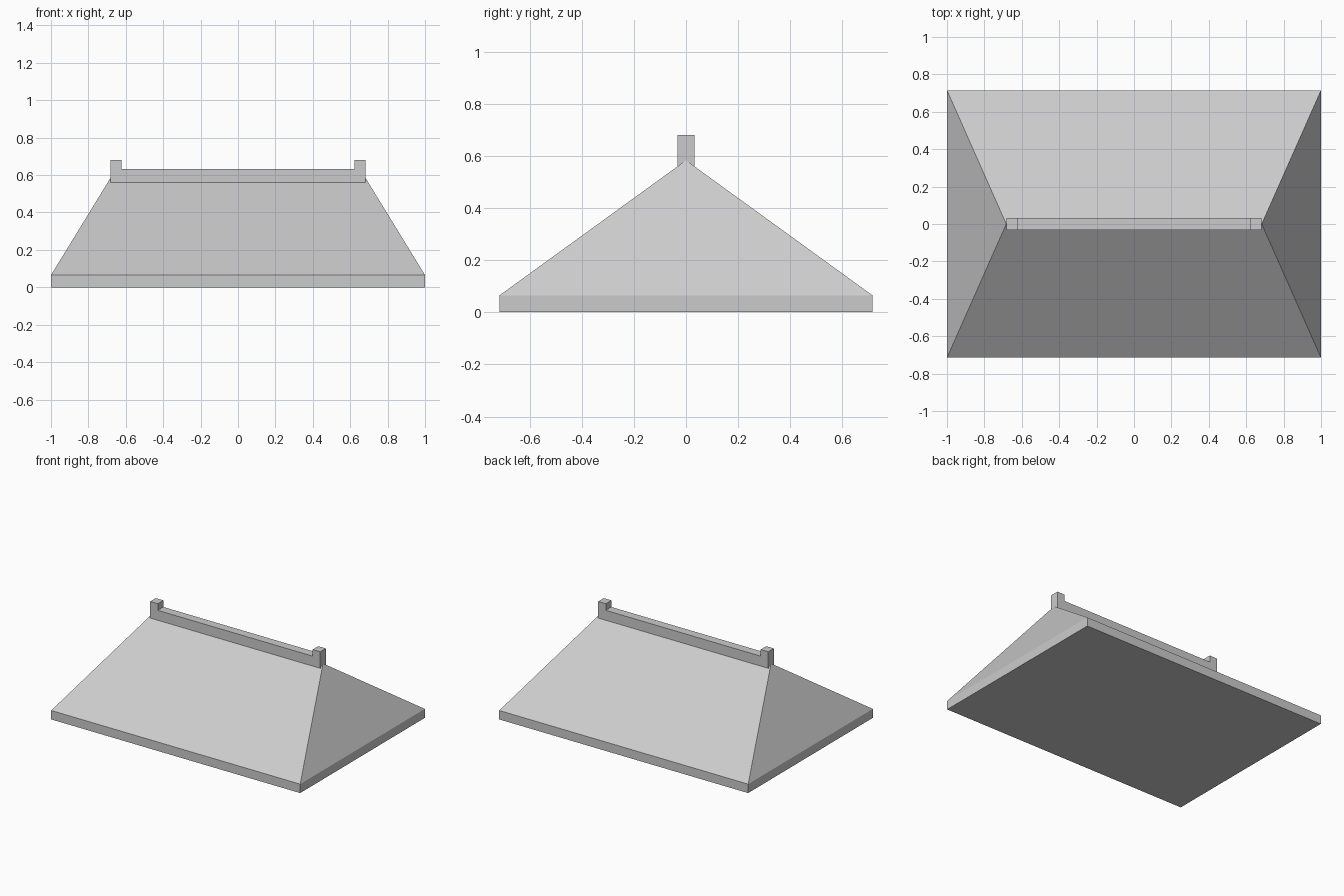
import bpy, bmesh
from mathutils import Vector

cube = bpy.data.objects.get("Cube")
if cube:
    bpy.data.objects.remove(cube, do_unlink=True)

# Single flat colour
grey = bpy.data.materials.new("light_grey")
grey.use_nodes = True
COLOUR = (0.6, 0.6, 0.6, 1)
grey.diffuse_color = COLOUR
grey.node_tree.nodes["Principled BSDF"].inputs["Base Color"].default_value = COLOUR

HALF_X, HALF_Y = 1.0, 0.715
EAVE_Z, RIDGE_Z, RIDGE_X = 0.065, 0.583, 0.683


def finish(name, bm):
    bmesh.ops.recalc_face_normals(bm, faces=bm.faces)
    mesh = bpy.data.meshes.new(name)
    bm.to_mesh(mesh)
    bm.free()
    mesh.materials.append(grey)
    obj = bpy.data.objects.new(name, mesh)
    bpy.context.collection.objects.link(obj)
    return obj


# Hipped roof: fascia slab with four slopes meeting at the ridge line
bm = bmesh.new()
corners = [(-1, -1), (1, -1), (1, 1), (-1, 1)]
low = [bm.verts.new((x * HALF_X, y * HALF_Y, 0)) for x, y in corners]
eave = [bm.verts.new((x * HALF_X, y * HALF_Y, EAVE_Z)) for x, y in corners]
left, right = [bm.verts.new((s * RIDGE_X, 0, RIDGE_Z)) for s in (1, -1)]
for i in range(4):
    j = (i + 1) % 4
    bm.faces.new((low[i], low[j], eave[j], eave[i]))
bm.faces.new((eave[0], eave[1], left, right))
bm.faces.new((eave[2], eave[3], right, left))
bm.faces.new((eave[1], eave[2], left))
bm.faces.new((eave[3], eave[0], right))
soffit = bm.faces.new(low[::-1])
bm.normal_update()

# Rectangular wall slot sunk into the underside
bmesh.ops.inset_region(bm, faces=[soffit], thickness=0.28)
ring = bmesh.ops.inset_region(bm, faces=[soffit], thickness=0.045)["faces"]
sunk = bmesh.ops.extrude_face_region(bm, geom=ring)["geom"]
bmesh.ops.translate(bm, vec=Vector((0, 0, 0.05)),
                    verts=[v for v in sunk if isinstance(v, bmesh.types.BMVert)])
finish("hipped_roof", bm)

# Ridge beam with a raised block at each end, one profile pushed through y
bm = bmesh.new()
half = [(RIDGE_X, 0.56), (RIDGE_X, 0.68), (0.622, 0.68), (0.622, 0.632)]
profile = half + [(-x, z) for x, z in reversed(half)]
face = bm.faces.new([bm.verts.new((x, -0.032, z)) for x, z in profile])
end = bmesh.ops.extrude_face_region(bm, geom=[face], use_keep_orig=True)["geom"]
bmesh.ops.translate(bm, vec=Vector((0, 0.064, 0)),
                    verts=[v for v in end if isinstance(v, bmesh.types.BMVert)])
finish("ridge_beam", bm)
